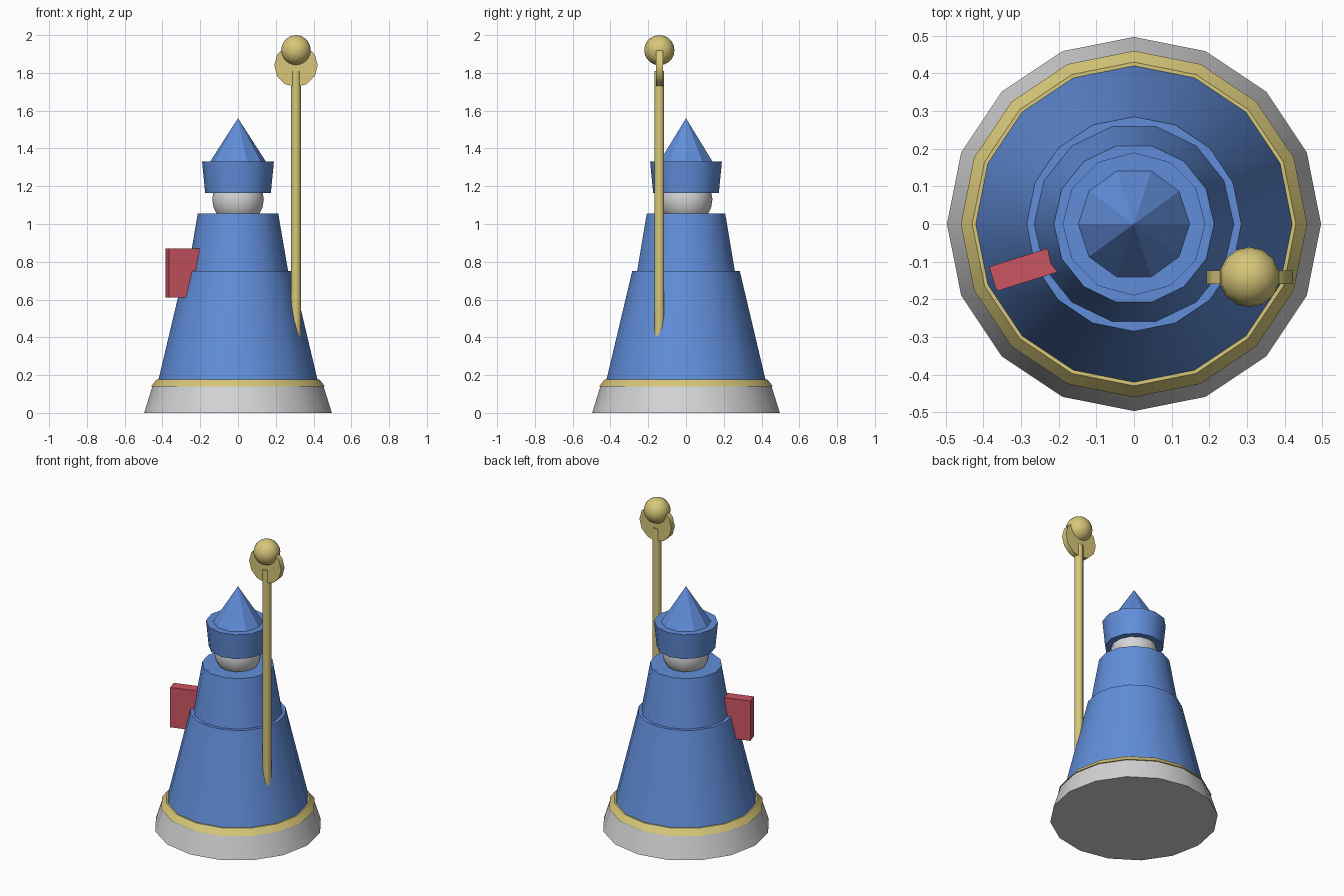
import bpy, bmesh, math
from math import cos, sin, pi, radians

cube = bpy.data.objects.get("Cube")
if cube:
    bpy.data.objects.remove(cube, do_unlink=True)


def material(name, rgb):
    m = bpy.data.materials.new(name)
    m.use_nodes = True
    m.diffuse_color = (*rgb, 1)
    m.node_tree.nodes["Principled BSDF"].inputs["Base Color"].default_value = (*rgb, 1)
    return m


blue = material("robe blue", (0.12, 0.27, 0.70))
gold = material("soft gold", (0.68, 0.57, 0.19))
grey = material("pale grey", (0.66, 0.66, 0.67))
red = material("book red", (0.60, 0.09, 0.12))


def finish(obj, name, mat, smooth=True):
    obj.name = obj.data.name = name
    obj.data.materials.clear()
    obj.data.materials.append(mat)
    bpy.ops.object.select_all(action='DESELECT')
    obj.select_set(True)
    bpy.context.view_layer.objects.active = obj
    if smooth:
        bpy.ops.object.shade_smooth_by_angle(angle=radians(37))
    return obj


def turned(name, profile, sides, mat, smooth=True, closed=False):
    """Spin a (radius, height) profile about z; ends are capped unless closed."""
    bm = bmesh.new()
    rings = []
    for r, z in profile:
        if r == 0:
            rings.append([bm.verts.new((0, 0, z))] * sides)
        else:
            rings.append([bm.verts.new((r * cos(2 * pi * i / sides),
                                        r * sin(2 * pi * i / sides), z))
                          for i in range(sides)])
    pairs = list(zip(rings, rings[1:]))
    if closed:
        pairs.append((rings[-1], rings[0]))
    for a, b in pairs:
        for i in range(sides):
            j = (i + 1) % sides
            corners = [a[i], a[j], b[j], b[i]]
            bm.faces.new(list(dict.fromkeys(corners)))
    if not closed:
        for ring, (r, z) in ((rings[0], profile[0]), (rings[-1], profile[-1])):
            if r:
                bm.faces.new(ring)
    bmesh.ops.recalc_face_normals(bm, faces=bm.faces)
    mesh = bpy.data.meshes.new(name)
    bm.to_mesh(mesh)
    bm.free()
    obj = bpy.data.objects.new(name, mesh)
    bpy.context.collection.objects.link(obj)
    return finish(obj, name, mat, smooth)


def ball(name, radius, place, mat):
    bpy.ops.mesh.primitive_uv_sphere_add(segments=14, ring_count=10,
                                         radius=radius, location=place)
    return finish(bpy.context.object, name, mat)


# Pedestal and gold trim
turned("base", [(0.497, 0), (0.45, 0.15)], 16, grey)
turned("base_trim", [(0.41, 0.14), (0.46, 0.14), (0.43, 0.178), (0.41, 0.178)],
       16, gold, closed=True)

# Robe
turned("skirt", [(0.427, 0.15), (0.285, 0.75)], 16, blue)
turned("torso", [(0.267, 0.74), (0.213, 1.055)], 14, blue)

# Head and pointed hat
ball("head", 0.14, (0, 0, 1.13), grey)
turned("hat_band", [(0.174, 1.165), (0.19, 1.33)], 12, blue)
turned("hat_point", [(0.148, 1.33), (0, 1.56)], 10, blue, smooth=False)

# Staff with disc and orb
sx, sy = 0.307, -0.141
staff = turned("staff", [(0.027, 0.3), (0.027, 1.81)], 10, gold)
staff.location = (sx, sy, 0)
disc = turned("staff_disc", [(0.115, -0.018), (0.115, 0.018)], 12, gold)
disc.location = (sx, sy, 1.84)
disc.rotation_euler.x = pi / 2
ball("staff_orb", 0.08, (sx, sy, 1.92), gold)

# Book held against the side
bpy.ops.mesh.primitive_cube_add(size=1, location=(-0.27, -0.113, 0.74))
book = bpy.context.object
book.scale = (0.22, 0.068, 0.26)
book.rotation_euler.z = radians(17.5)
finish(book, "book", red, smooth=False)
